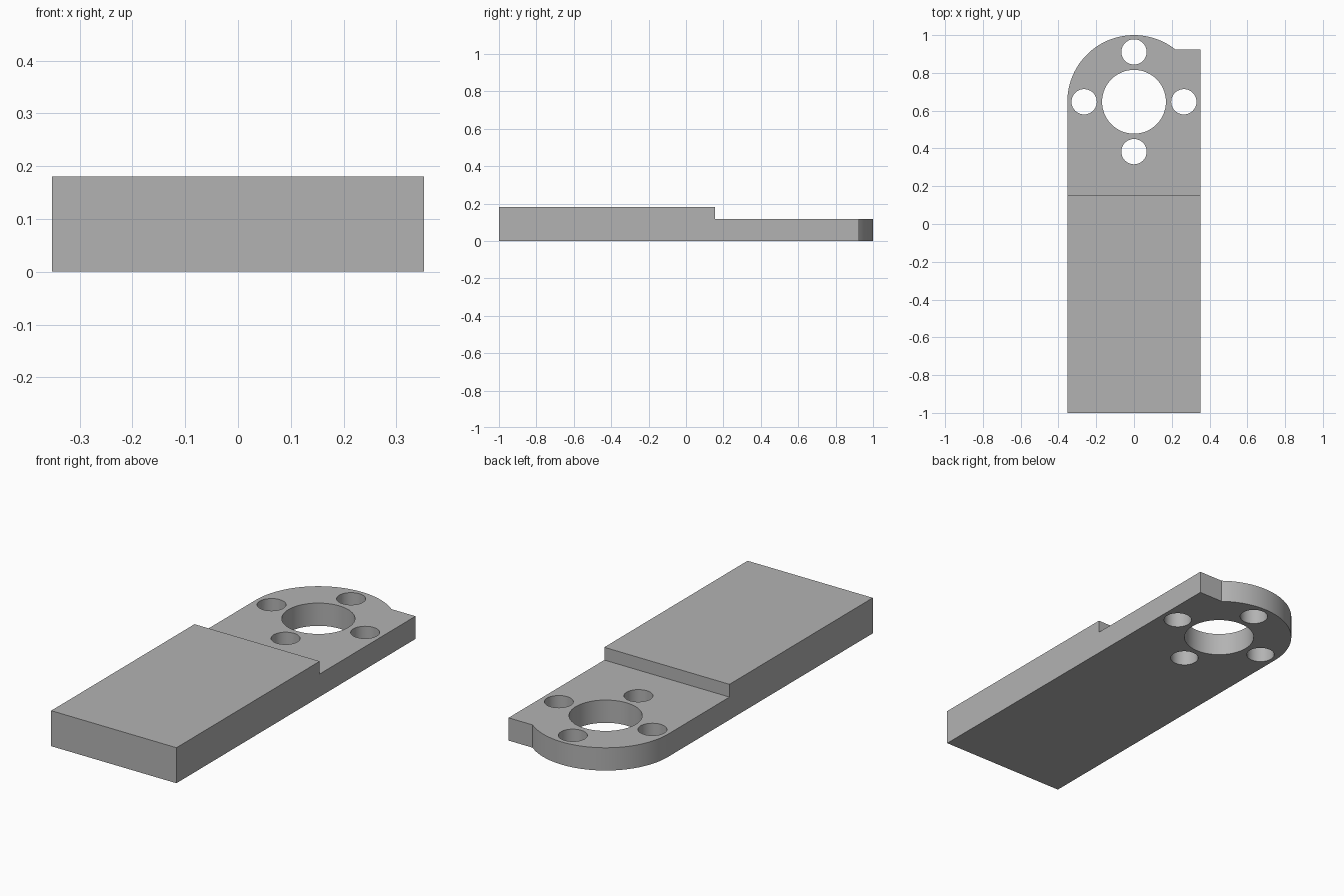
import bpy
import bmesh
import math

cube = bpy.data.objects.get("Cube")
if cube:
    bpy.data.objects.remove(cube, do_unlink=True)

HALF_W = 0.353
CENTRE_Y = 1 - HALF_W
THICK, THIN = 0.181, 0.116
STEP_Y, TAB_Y = 0.154, 0.925

grey = bpy.data.materials.new("plain grey")
grey.use_nodes = True
grey.diffuse_color = (0.45, 0.45, 0.45, 1)
grey.node_tree.nodes["Principled BSDF"].inputs["Base Color"].default_value = grey.diffuse_color


def prism(name, outline, bottom, top):
    """Extrude a flat outline between two heights."""
    bm = bmesh.new()
    face = bm.faces.new([bm.verts.new((x, y, bottom)) for x, y in outline])
    extruded = bmesh.ops.extrude_face_region(bm, geom=[face])["geom"]
    verts = [v for v in extruded if isinstance(v, bmesh.types.BMVert)]
    bmesh.ops.translate(bm, verts=verts, vec=(0, 0, top - bottom))
    bmesh.ops.recalc_face_normals(bm, faces=bm.faces)
    mesh = bpy.data.meshes.new(name)
    bm.to_mesh(mesh)
    bm.free()
    mesh.materials.append(grey)
    obj = bpy.data.objects.new(name, mesh)
    bpy.context.collection.objects.link(obj)
    return obj


def arc(x, y, radius, start, end, steps):
    angles = [start + (end - start) * i / steps for i in range(steps + 1)]
    return [(x + radius * math.cos(a), y + radius * math.sin(a)) for a in angles]


def circle(x, y, radius, steps):
    return arc(x, y, radius, 0, math.tau, steps)[:-1]


# Plate with a rounded end and one square tab corner
tab_angle = math.asin((TAB_Y - CENTRE_Y) / HALF_W)
outline = [(-HALF_W, -1), (HALF_W, -1), (HALF_W, TAB_Y)]
outline += arc(0, CENTRE_Y, HALF_W, tab_angle, math.pi, 48)
plate = prism("mounting_plate", outline, 0, THICK)

# Step that thins the rounded end
step = [(-1, STEP_Y), (1, STEP_Y), (1, 2), (-1, 2)]
cutters = [prism("step_cutter", step, THIN, 1)]

# Central bore and four bolt holes around it
cutters.append(prism("bore_cutter", circle(0, CENTRE_Y, 0.169, 64), -1, 1))
for i in range(4):
    a = i * math.pi / 2
    hole = circle(0.264 * math.cos(a), CENTRE_Y + 0.264 * math.sin(a), 0.067, 40)
    cutters.append(prism("bolt_hole_cutter", hole, -1, 1))

bpy.ops.object.select_all(action="DESELECT")
plate.select_set(True)
bpy.context.view_layer.objects.active = plate
for cutter in cutters:
    cutter.hide_render = True
    cut = plate.modifiers.new("cut", "BOOLEAN")
    cut.operation = "DIFFERENCE"
    cut.solver = "EXACT"
    cut.object = cutter
    bpy.ops.object.modifier_apply(modifier=cut.name)
    bpy.data.objects.remove(cutter, do_unlink=True)

# Smooth round walls, crisp edges
bpy.ops.object.shade_smooth_by_angle(angle=math.radians(30))
normals = plate.modifiers.new("even shading", "WEIGHTED_NORMAL")
normals.keep_sharp = True
